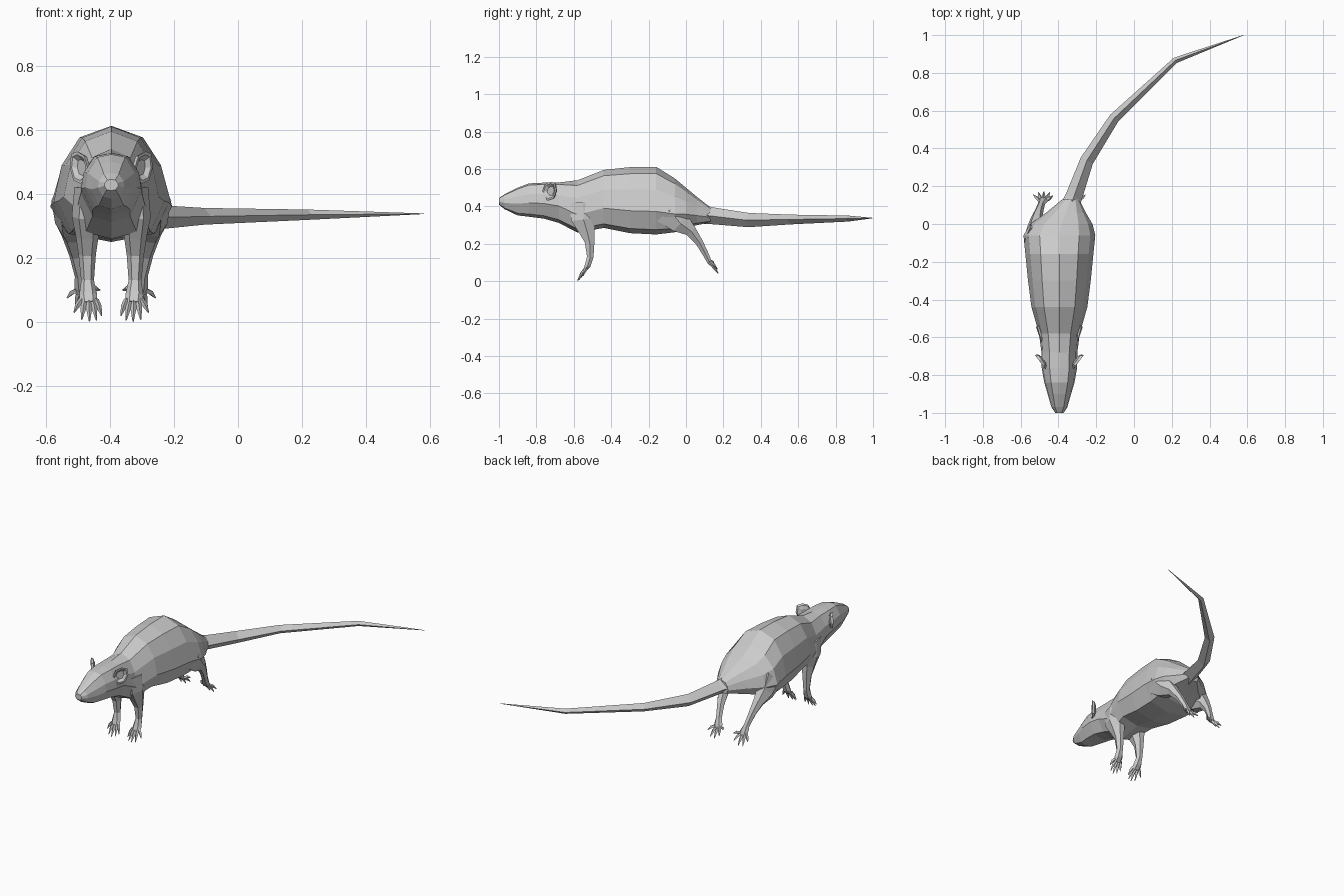
import bpy, bmesh, math
from mathutils import Vector

if "Cube" in bpy.data.objects:
    bpy.data.objects.remove(bpy.data.objects["Cube"])

CX = -0.395  # centre line of the body


def loft(name, rings):
    """Skin a list of equal-length vertex rings and cap both ends."""
    bm = bmesh.new()
    loops = [[bm.verts.new(p) for p in ring] for ring in rings]
    n = len(loops[0])
    for a, b in zip(loops, loops[1:]):
        for i in range(n):
            j = (i + 1) % n
            bm.faces.new((a[i], a[j], b[j], b[i]))
    bm.faces.new(loops[0])
    bm.faces.new(loops[-1])
    bmesh.ops.recalc_face_normals(bm, faces=bm.faces)
    me = bpy.data.meshes.new(name)
    bm.to_mesh(me)
    bm.free()
    ob = bpy.data.objects.new(name, me)
    bpy.context.collection.objects.link(ob)
    return ob


def tube(name, pts, sides, hint):
    """Tube along (x, y, z, a, b) points; radius a lies along the hint axis."""
    pos = [Vector(p[:3]) for p in pts]
    rings = []
    for i, p in enumerate(pts):
        t = (pos[min(i + 1, len(pos) - 1)] - pos[max(i - 1, 0)]).normalized()
        u = (hint - t * hint.dot(t)).normalized()
        v = t.cross(u)
        angles = [2 * math.pi * k / sides for k in range(sides)]
        rings.append([pos[i] + u * p[3] * math.cos(a) + v * p[4] * math.sin(a)
                      for a in angles])
    return loft(name, rings)


# Body and head: (y, centre x shift, half width, bottom, top, section type)
HEAD = [(0, 1), (.55, .95), (.92, .68), (1, .42), (.62, .08), (0, 0)]
BODY = [(0, 1), (.55, .9), (.86, .66), (1, .34), (.74, .07), (0, 0)]
sections = [
    (-1.0, 0, .022, .41, .445, HEAD),
    (-.97, 0, .042, .385, .465, HEAD),
    (-.90, 0, .062, .352, .50, HEAD),
    (-.84, 0, .08, .345, .523, HEAD),
    (-.76, 0, .094, .335, .527, HEAD),
    (-.68, 0, .095, .312, .528, HEAD),
    (-.58, 0, .108, .26, .54, BODY),
    (-.44, 0, .148, .285, .595, BODY),
    (-.30, 0, .166, .257, .61, BODY),
    (-.16, 0, .18, .25, .612, BODY),
    (-.06, 0, .19, .262, .55, BODY),
    (.00, .01, .165, .285, .50, BODY),
    (.06, .035, .105, .30, .45, BODY),
    (.13, .06, .045, .315, .395, BODY),
]
rings = []
for y, sx, w, lo, hi, prof in sections:
    half = [(w * fx, lo + (hi - lo) * fz) for fx, fz in prof]
    outline = half + [(-x, z) for x, z in half[-2:0:-1]]
    rings.append([(CX + sx + x, y, z) for x, z in outline])
loft("body", rings)

# Tail
tube("tail", [(-.36, .04, .365, .055, .06), (-.32, .14, .35, .045, .045),
              (-.25, .335, .327, .038, .036), (-.105, .56, .33, .026, .028),
              (.22, .867, .335, .016, .016), (.58, 1.0, .338, .001, .001)],
     4, Vector((0, 0, 1)))

X = Vector((1, 0, 0))


def leg(name, side, pts, toe_from, toe_to):
    tube(name, [(CX + side * x, y, z, a, b) for x, y, z, a, b in pts], 6, X)
    # fan of toes: each entry is (x offset, y, z)
    for k, (p, q) in enumerate(zip(toe_from, toe_to)):
        mid = [(i + j) / 2 for i, j in zip(p, q)]
        path = [(*p, .009, .009), (mid[0], mid[1], mid[2] + .005, .009, .009),
                (*q, .002, .002)]
        tube(f"{name}_toe_{k + 1}",
             [(CX + side * x, y, z, a, b) for x, y, z, a, b in path], 4, X)


front = [(.075, -.55, .42, .04, .09), (.078, -.548, .33, .045, .075),
         (.075, -.53, .27, .036, .05), (.075, -.515, .21, .027, .03),
         (.074, -.512, .13, .02, .02), (.072, -.525, .085, .028, .018),
         (.07, -.54, .06, .026, .011)]
front_from = [(.07 + d, -.535, .07) for d in (-.022, -.011, 0, .012, .022)]
front_to = [(.03, -.56, .02), (.046, -.574, .006), (.068, -.58, .002),
            (.092, -.572, .008), (.116, -.55, .03)]
hind = [(.125, -.09, .38, .062, .10), (.125, -.03, .31, .05, .065),
        (.12, .025, .27, .034, .035), (.108, .07, .21, .023, .023),
        (.095, .105, .145, .019, .018), (.088, .122, .11, .027, .015),
        (.085, .132, .09, .027, .01)]
hind_from = [(.085 + d, .127, .10) for d in (-.022, -.011, 0, .011, .022)]
hind_to = [(.035, .15, .10), (.05, .168, .065), (.082, .172, .042),
           (.112, .168, .045), (.138, .155, .075)]

# Ears: shallow cup, (scale, depth along the facing direction)
ear_outline = [(-.9, -.75), (-.2, -1), (.6, -.8), (1, 0), (.85, .85),
               (.2, 1), (-.6, .75), (-1, 0)]
cup = [(.5, -.02), (.9, -.012), (1, .002), (.8, .002), (.5, -.01)]

for side, tag in ((-1, "left"), (1, "right")):
    leg(f"front_leg_{tag}", side, front, front_from, front_to)
    leg(f"hind_leg_{tag}", side, hind, hind_from, hind_to)
    c = Vector((CX + side * .1, -.73, .482))
    u = Vector((side * .6, .8, 0))
    n = Vector((side * .8, -.6, 0))
    loft(f"ear_{tag}", [[c + u * (.046 * s * a) + Vector((0, 0, .05 * s * b))
                         + n * d for a, b in ear_outline] for s, d in cup])
